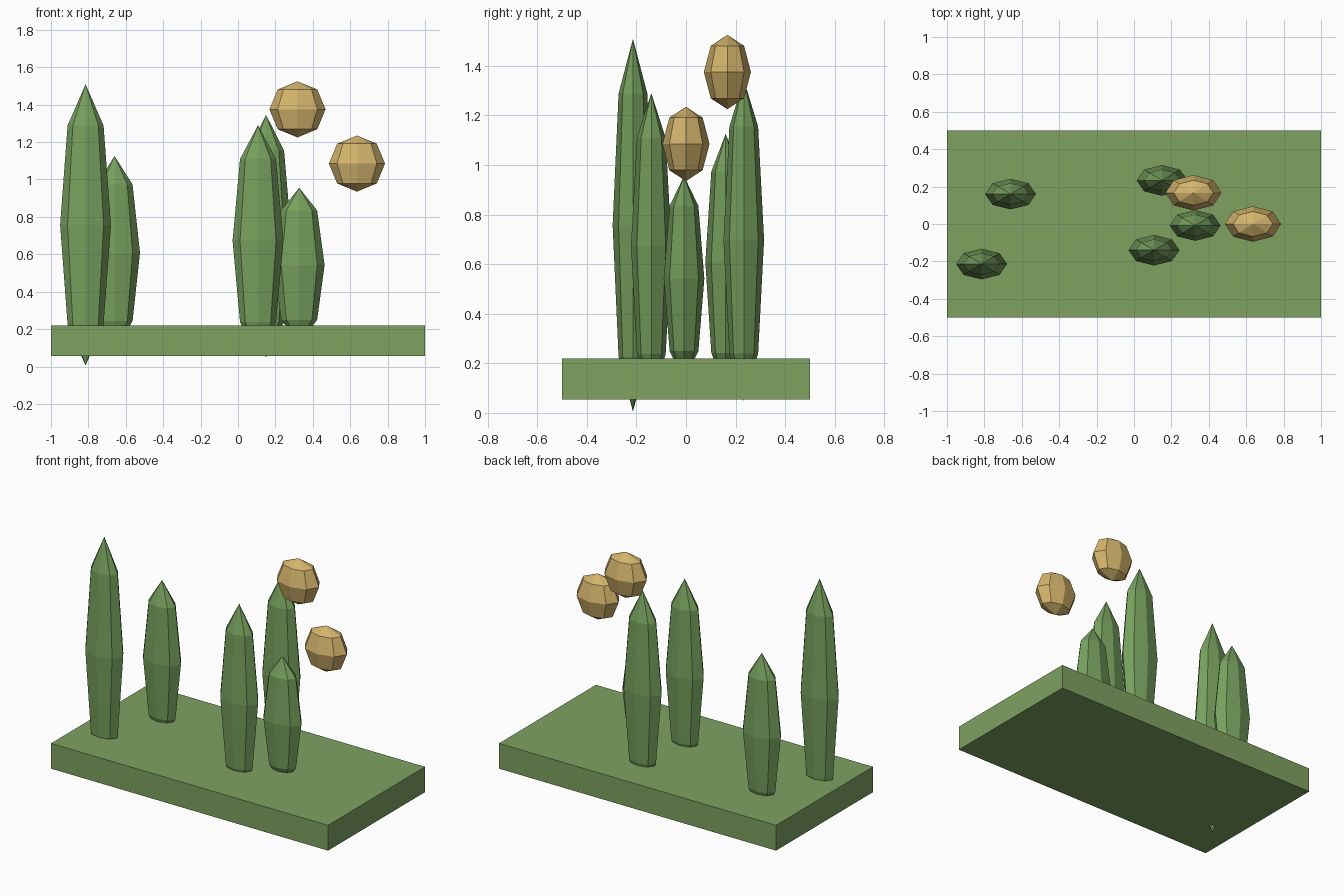
import bpy

if "Cube" in bpy.data.objects:
    bpy.data.objects.remove(bpy.data.objects["Cube"])


def material(name, color):
    m = bpy.data.materials.new(name)
    m.diffuse_color = (*color, 1)
    m.use_nodes = True
    m.node_tree.nodes["Principled BSDF"].inputs["Base Color"].default_value = m.diffuse_color
    return m


def finish(obj, name, scale, mat):
    obj.name = name
    obj.scale = scale
    obj.data.materials.append(mat)
    return obj


def ellipsoid(name, location, radii, mat):
    # Flat-shaded eight-sided blob with four rings
    bpy.ops.mesh.primitive_uv_sphere_add(segments=8, ring_count=4, radius=1, location=location)
    return finish(bpy.context.object, name, radii, mat)


grass = material("grass", (0.21, 0.36, 0.12))
foliage = material("foliage", (0.18, 0.35, 0.11))
gold = material("gold", (0.66, 0.46, 0.15))

# Ground slab
bpy.ops.mesh.primitive_cube_add(size=1, location=(0, 0, 0.1375))
finish(bpy.context.object, "ground_slab", (2, 1, 0.165), grass)

# Tall bushes: x, y, centre height, half height
bushes = [
    (-0.815, -0.214, 0.757, 0.752),
    (-0.66, 0.16, 0.608, 0.517),
    (0.15, 0.233, 0.697, 0.648),
    (0.107, -0.14, 0.673, 0.617),
    (0.327, -0.008, 0.542, 0.414),
]
for i, (x, y, z, h) in enumerate(bushes, 1):
    ellipsoid(f"bush_{i}", (x, y, z), (0.136, 0.082, h), foliage)

# Floating golden orbs
for i, loc in enumerate([(0.318, 0.167, 1.375), (0.636, 0, 1.085)], 1):
    ellipsoid(f"golden_orb_{i}", loc, (0.15, 0.095, 0.15), gold)
